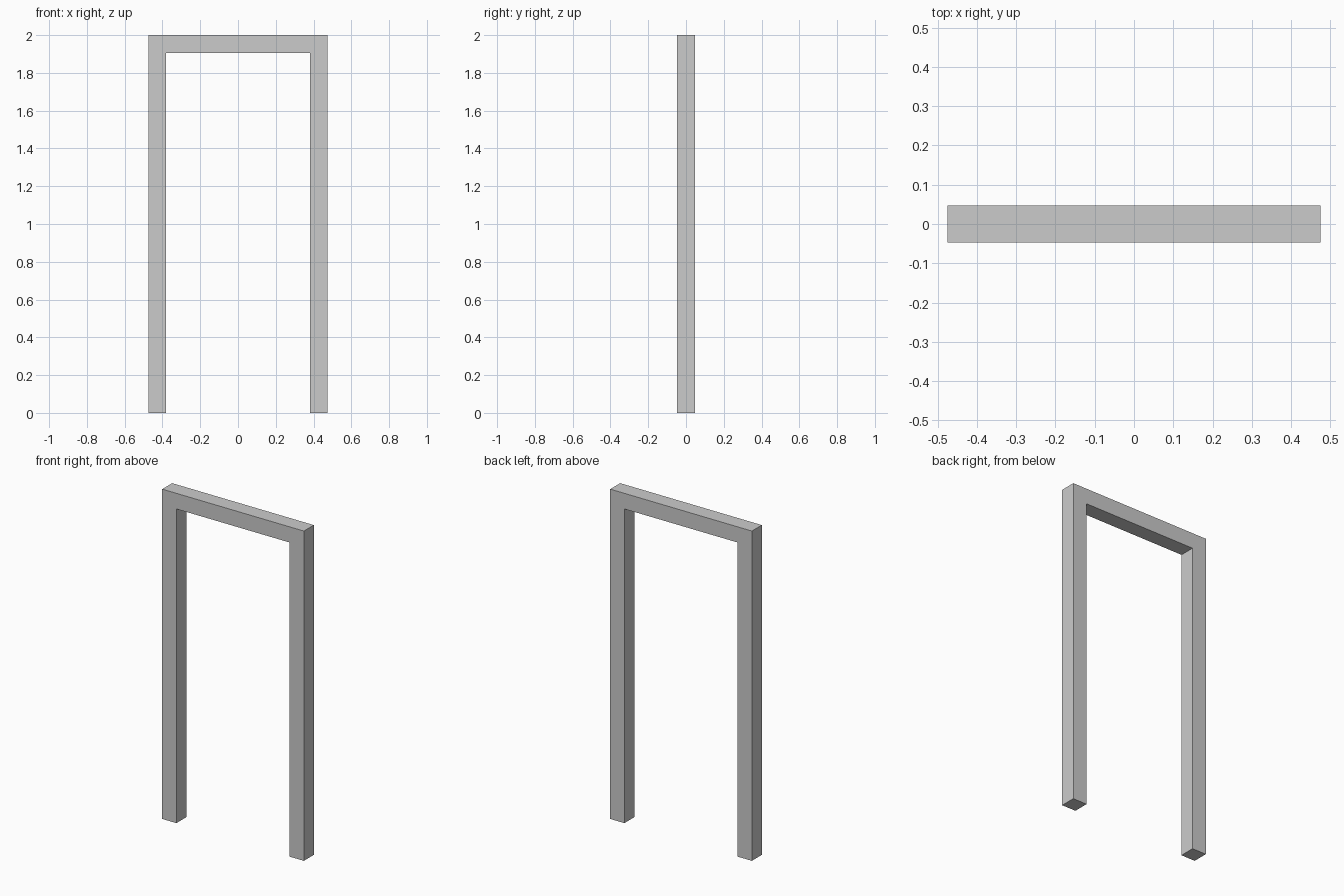
import bpy, bmesh

if "Cube" in bpy.data.objects:
    bpy.data.objects.remove(bpy.data.objects["Cube"])

W, H, T = 0.95, 2.0, 0.095   # overall width, height, bar thickness
o, i = W / 2, W / 2 - T      # outer and inner half widths

# Door frame: arch-shaped front profile extruded through its depth
profile = [(-o, 0), (-i, 0), (-i, H - T), (i, H - T),
           (i, 0), (o, 0), (o, H), (-o, H)]
bm = bmesh.new()
front = bm.faces.new([bm.verts.new((x, -T / 2, z)) for x, z in profile])
ext = bmesh.ops.extrude_face_region(bm, geom=[front], use_keep_orig=True)
back = [v for v in ext["geom"] if isinstance(v, bmesh.types.BMVert)]
bmesh.ops.translate(bm, verts=back, vec=(0, T, 0))
bmesh.ops.recalc_face_normals(bm, faces=bm.faces)

mesh = bpy.data.meshes.new("door_frame")
bm.to_mesh(mesh)
bm.free()
bpy.context.collection.objects.link(bpy.data.objects.new("door_frame", mesh))
